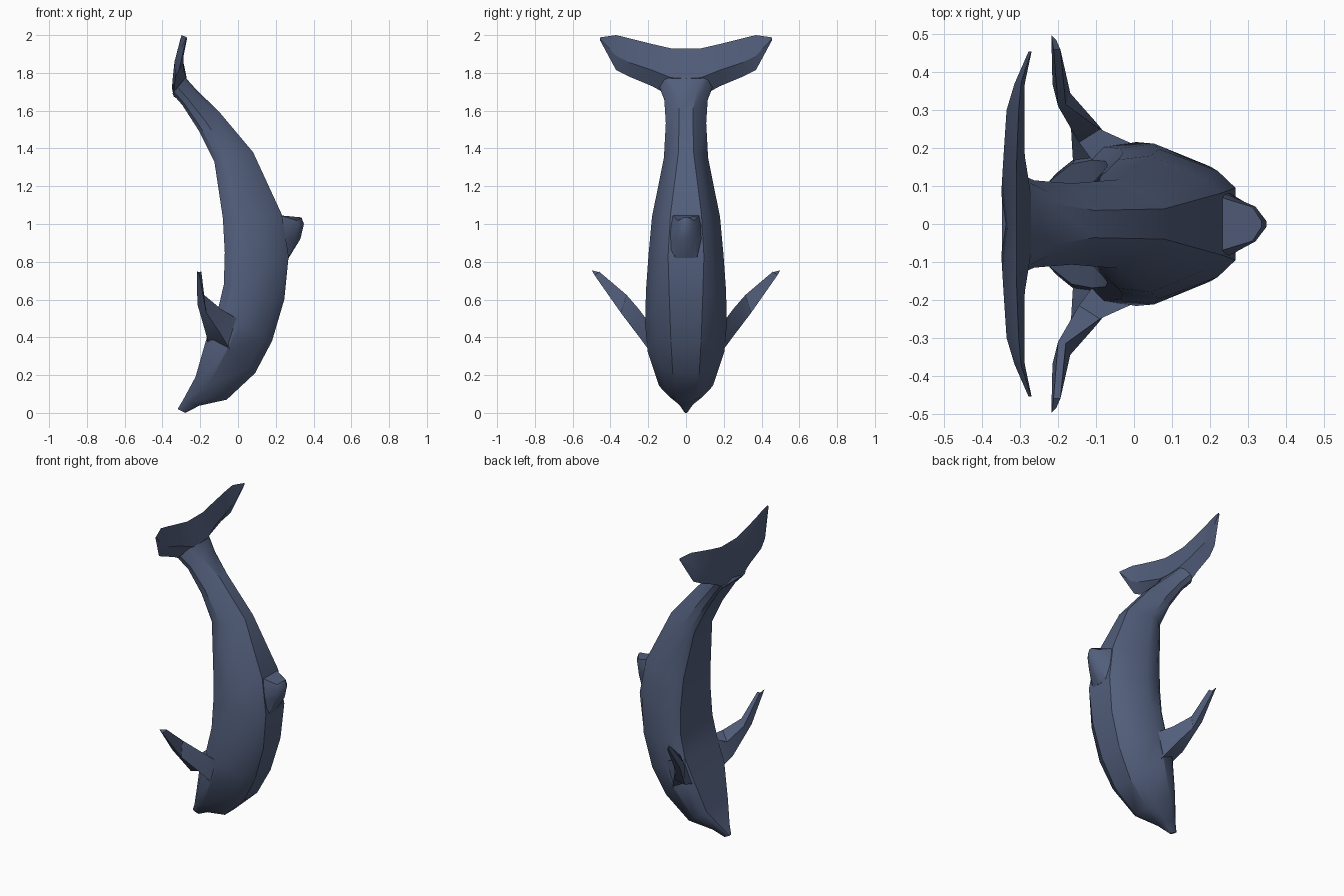
import bpy, bmesh, math

if "Cube" in bpy.data.objects:
    bpy.data.objects.remove(bpy.data.objects["Cube"], do_unlink=True)

skin = bpy.data.materials.new("slate blue skin")
skin.use_nodes = True
colour = (0.084, 0.112, 0.198, 1)
skin.diffuse_color = colour
skin.node_tree.nodes["Principled BSDF"].inputs["Base Color"].default_value = colour


def loft(name, rings, angle=30):
    """Skin a list of equal-length closed rings and cap both ends."""
    bm = bmesh.new()
    rows = [[bm.verts.new(p) for p in ring] for ring in rings]
    n = len(rows[0])
    for a, b in zip(rows, rows[1:]):
        for i in range(n):
            j = (i + 1) % n
            bm.faces.new((a[i], a[j], b[j], b[i]))
    bm.faces.new(rows[0])
    bm.faces.new(rows[-1][::-1])
    bmesh.ops.recalc_face_normals(bm, faces=bm.faces)
    mesh = bpy.data.meshes.new(name)
    bm.to_mesh(mesh)
    bm.free()
    mesh.materials.append(skin)
    obj = bpy.data.objects.new(name, mesh)
    bpy.context.collection.objects.link(obj)
    bpy.ops.object.select_all(action='DESELECT')
    obj.select_set(True)
    bpy.context.view_layer.objects.active = obj
    bpy.ops.object.shade_smooth_by_angle(angle=math.radians(angle))
    return obj


def mirrored(half):
    """Close a half ring by reflecting it across y = 0."""
    return half + [(x, -y, z) for x, y, z in reversed(half)]


def body_ring(back_x, back_z, belly_x, belly_z, ridge, shoulder, side):
    """Symmetric ring across the chord from back to belly."""
    return mirrored([(back_x + (belly_x - back_x) * t, w,
                      back_z + (belly_z - back_z) * t)
                     for t, w in ((0, ridge), (0.14, shoulder), (0.6, side),
                                  (0.88, side * 0.94), (1, side * 0.78))])


# Body: back point, belly point, ridge / shoulder / side half widths
body = [
    (-0.280, 0.000, -0.320, 0.020, 0.004, 0.008, 0.012),
    (-0.205, 0.038, -0.290, 0.070, 0.020, 0.035, 0.046),
    (-0.060, 0.070, -0.225, 0.190, 0.050, 0.090, 0.142),
    (0.090, 0.210, -0.165, 0.400, 0.070, 0.130, 0.203),
    (0.180, 0.380, -0.110, 0.530, 0.080, 0.150, 0.216),
    (0.245, 0.600, -0.075, 0.680, 0.088, 0.152, 0.212),
    (0.268, 0.830, -0.070, 0.850, 0.095, 0.140, 0.198),
    (0.232, 1.050, -0.080, 1.030, 0.082, 0.120, 0.180),
    (0.080, 1.380, -0.125, 1.330, 0.040, 0.066, 0.117),
    (-0.105, 1.600, -0.205, 1.490, 0.036, 0.058, 0.107),
    (-0.215, 1.705, -0.295, 1.630, 0.055, 0.085, 0.115),
    (-0.278, 1.775, -0.348, 1.690, 0.090, 0.115, 0.140),
]
loft("body", [body_ring(*s) for s in body], 32)

# Tail flukes: y, then leading, back, trailing and belly points as (x, z)
fluke = [
    (0.00, (-0.325, 1.665), (-0.272, 1.770), (-0.310, 1.930), (-0.338, 1.720)),
    (0.08, (-0.340, 1.675), (-0.272, 1.775), (-0.310, 1.930), (-0.350, 1.720)),
    (0.18, (-0.336, 1.730), (-0.288, 1.815), (-0.309, 1.953), (-0.344, 1.790)),
    (0.30, (-0.333, 1.780), (-0.289, 1.855), (-0.304, 1.983), (-0.336, 1.860)),
    (0.37, (-0.312, 1.815), (-0.288, 1.890), (-0.298, 2.000), (-0.315, 1.905)),
    (0.455, (-0.277, 1.972), (-0.270, 1.980), (-0.271, 1.988), (-0.278, 1.980)),
]
span = [(-y, *p) for y, *p in reversed(fluke[1:])] + fluke
loft("tail_flukes", [[(x, y, z) for x, z in pts] for y, *pts in span])

# Back fin: half rings from ridge through cheek to root
fin = [
    [(0.268, 0.010, 0.820), (0.266, 0.060, 0.820), (0.230, 0.100, 0.820)],
    [(0.330, 0.010, 0.920), (0.305, 0.050, 0.920), (0.235, 0.092, 0.920)],
    [(0.349, 0.008, 1.000), (0.320, 0.046, 0.995), (0.240, 0.080, 0.990)],
    [(0.336, 0.008, 1.035), (0.312, 0.045, 1.018), (0.230, 0.070, 1.045)],
]
loft("back_fin", [mirrored(half) for half in fin], 40)

# Flippers: leading, outer, trailing and inner point of each section
flipper = [
    [(-0.160, 0.15, 0.37), (-0.04, 0.195, 0.33), (0.01, 0.205, 0.49), (-0.09, 0.14, 0.54)],
    [(-0.166, 0.25, 0.405), (-0.10, 0.268, 0.43), (-0.09, 0.25, 0.55), (-0.145, 0.215, 0.50)],
    [(-0.215, 0.37, 0.575), (-0.168, 0.345, 0.53), (-0.180, 0.315, 0.625), (-0.200, 0.31, 0.58)],
    [(-0.218, 0.498, 0.755), (-0.205, 0.485, 0.73), (-0.194, 0.46, 0.748), (-0.212, 0.46, 0.745)],
]
for name, s in (("back_side_flipper", 1), ("front_side_flipper", -1)):
    loft(name, [[(x, s * y, z) for x, y, z in ring] for ring in flipper])
